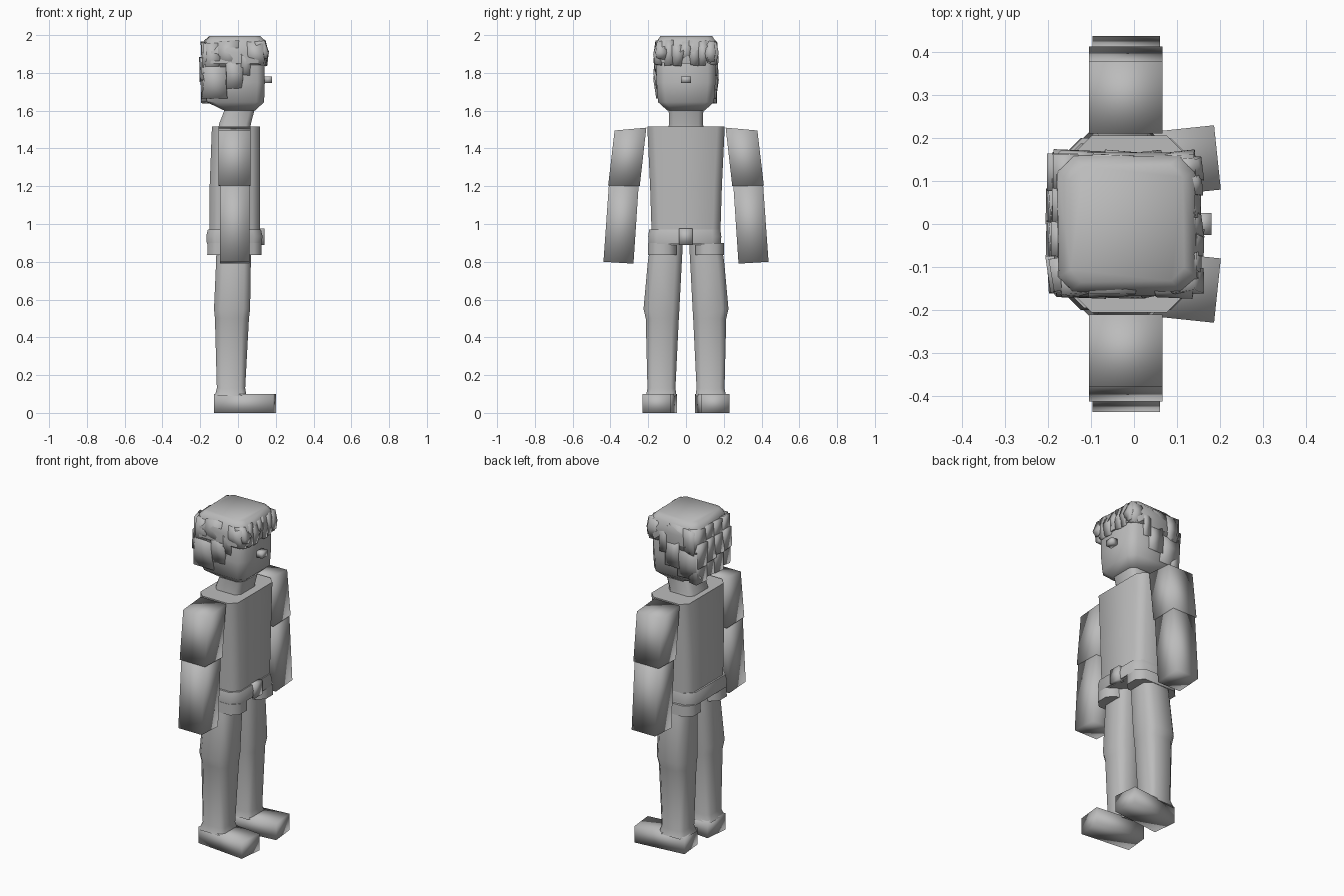
import bpy, bmesh, math, random
from mathutils import Matrix, Vector

random.seed(4)
grey = bpy.data.materials.new("plain grey")
grey.diffuse_color = (0.5, 0.5, 0.5, 1)


def loft(name, rings, angle=50, side=1, turn=0, jitter=0):
    """Stack rings (z, x0, x1, y0, y1, chamfer); side=-1 mirrors across y."""
    bm = bmesh.new()
    loops = []
    for z, x0, x1, y0, y1, c in rings:
        pts = [(x0 + c, y0), (x1 - c, y0), (x1, y0 + c), (x1, y1 - c),
               (x1 - c, y1), (x0 + c, y1), (x0, y1 - c), (x0, y0 + c)]
        if c == 0:
            pts = [(x0, y0), (x1, y0), (x1, y1), (x0, y1)]
        loops.append([bm.verts.new((x, y, z)) for x, y in pts])
    n = len(loops[0])
    for a, b in zip(loops, loops[1:]):
        for i in range(n):
            j = (i + 1) % n
            bm.faces.new((a[i], a[j], b[j], b[i]))
    bm.faces.new(loops[0][::-1])
    bm.faces.new(loops[-1])
    if turn:
        bmesh.ops.rotate(bm, verts=bm.verts, cent=(-0.04, 0.13, 0),
                         matrix=Matrix.Rotation(math.radians(turn), 3, 'Z'))
    for v in bm.verts:
        if jitter:
            v.co += Vector([random.uniform(-jitter, jitter) for _ in range(3)])
            v.co.z = min(v.co.z, 1.995)
        v.co.y *= side
    bmesh.ops.recalc_face_normals(bm, faces=bm.faces)
    me = bpy.data.meshes.new(name)
    bm.to_mesh(me)
    bm.free()
    me.materials.append(grey)
    ob = bpy.data.objects.new(name, me)
    bpy.context.collection.objects.link(ob)
    bpy.ops.object.select_all(action='DESELECT')
    ob.select_set(True)
    bpy.context.view_layer.objects.active = ob
    bpy.ops.object.shade_smooth_by_angle(angle=math.radians(angle))
    return ob


# Torso, neck and waist
loft("torso", [(0.89, -0.15, 0.115, -0.18, 0.18, 0.04),
               (1.20, -0.15, 0.116, -0.19, 0.19, 0.04),
               (1.515, -0.138, 0.116, -0.205, 0.205, 0.04)])
loft("neck", [(1.50, -0.105, 0.065, -0.095, 0.095, 0.025),
              (1.53, -0.10, 0.068, -0.09, 0.09, 0.025),
              (1.62, -0.065, 0.092, -0.092, 0.092, 0.025)])
loft("belt", [(0.895, -0.165, 0.125, -0.198, 0.185, 0.045),
              (0.935, -0.168, 0.130, -0.200, 0.187, 0.045),
              (0.97, -0.160, 0.122, -0.195, 0.182, 0.045)])
loft("buckle", [(0.89, 0.10, 0.14, -0.038, 0.035, 0),
                (0.975, 0.10, 0.14, -0.038, 0.035, 0)], 180)

for s, tag in ((1, "left"), (-1, "right")):
    # Legs with hip cuffs
    loft(tag + "_hip_cuff", [(0.835, -0.163, 0.125, 0.05, 0.20, 0.04),
                             (0.90, -0.160, 0.125, 0.05, 0.20, 0.04)], side=s)
    loft(tag + "_leg", [(0.09, -0.123, 0.045, 0.05, 0.212, 0.02),
                        (0.13, -0.112, 0.038, 0.056, 0.204, 0.025),
                        (0.50, -0.122, 0.058, 0.038, 0.213, 0.035),
                        (0.55, -0.127, 0.064, 0.035, 0.225, 0.035),
                        (0.80, -0.116, 0.068, 0.022, 0.202, 0.035),
                        (0.91, -0.113, 0.068, 0.016, 0.185, 0.035)], side=s)
    loft(tag + "_foot", [(0, -0.12, 0.195, 0.055, 0.205, 0),
                         (0.10, -0.12, 0.195, 0.055, 0.205, 0)],
         180, s, turn=6)
    # Arms hang outward, each segment a tilted block
    for part, corners, x0, x1 in (
            ("upper_arm", ((0.21, 1.51), (0.378, 1.495), (0.412, 1.205), (0.245, 1.20)),
             -0.104, 0.066),
            ("lower_arm", ((0.250, 1.215), (0.408, 1.21), (0.437, 0.80), (0.278, 0.79)),
             -0.096, 0.060)):
        ob = loft(tag + "_" + part, [(0, x0, x1, 0, 1, 0), (1, x0, x1, 0, 1, 0)],
                  180, s)
        for v in ob.data.vertices:
            top, outer = v.co.z > 0.5, abs(v.co.y) > 0.5
            y, z = corners[(1 if outer else 0) if top else (2 if outer else 3)]
            v.co.y, v.co.z = s * y, z

# Head and nose
loft("head", [(1.602, -0.075, 0.092, -0.10, 0.10, 0.03),
              (1.645, -0.165, 0.138, -0.148, 0.148, 0.04),
              (1.75, -0.170, 0.142, -0.156, 0.156, 0.04),
              (1.92, -0.165, 0.138, -0.156, 0.156, 0.04),
              (1.985, -0.14, 0.11, -0.13, 0.13, 0.04)])
loft("nose", [(1.747, 0.14, 0.18, -0.026, 0.026, 0),
              (1.782, 0.14, 0.18, -0.026, 0.026, 0)], 180)

# Hair: a crown with jagged locks of stepped length around it
loft("hair_crown", [(1.85, -0.182, 0.148, -0.164, 0.164, 0.04),
                    (1.91, -0.185, 0.152, -0.166, 0.166, 0.04),
                    (1.97, -0.175, 0.142, -0.155, 0.155, 0.035),
                    (2.0, -0.15, 0.115, -0.135, 0.135, 0.03)], jitter=0.004)
for s, tag in ((1, "left"), (-1, "right")):
    for i, (x0, x1, low, high) in enumerate((
            (-0.185, -0.06, 1.665, 1.86), (-0.17, -0.10, 1.80, 1.96),
            (-0.065, 0.022, 1.715, 1.88), (-0.10, 0.0, 1.83, 1.97),
            (0.015, 0.065, 1.785, 1.95), (0.05, 0.14, 1.845, 1.96))):
        mid = (low + high) / 2
        loft(f"{tag}_side_lock_{i}", [(low, x0, x1, 0.13, 0.160, 0),
                                      (mid, x0, x1, 0.13, 0.168, 0),
                                      (high, x0, x1, 0.12, 0.160, 0)],
             180, s, jitter=0.006)
for row, (low, high, out) in enumerate(((1.66, 1.80, 0.192), (1.75, 1.88, 0.199),
                                        (1.84, 1.96, 0.192))):
    for i in range(4):
        y = -0.155 + 0.078 * i
        d = random.uniform(-0.02, 0.02)
        loft(f"back_lock_{row}_{i}", [(low + d, -out, -0.13, y, y + 0.08, 0),
                                      (high, -out, -0.13, y, y + 0.08, 0)],
             180, jitter=0.007)
for i in range(7):
    y = -0.155 + 0.044 * i
    low = 1.845 + random.uniform(-0.015, 0.03)
    loft(f"fringe_lock_{i}", [(low, 0.11, 0.151, y, y + 0.04, 0),
                              (1.91, 0.11, 0.158, y - 0.004, y + 0.05, 0),
                              (1.97, 0.09, 0.142, y, y + 0.046, 0)],
         180, jitter=0.006)
